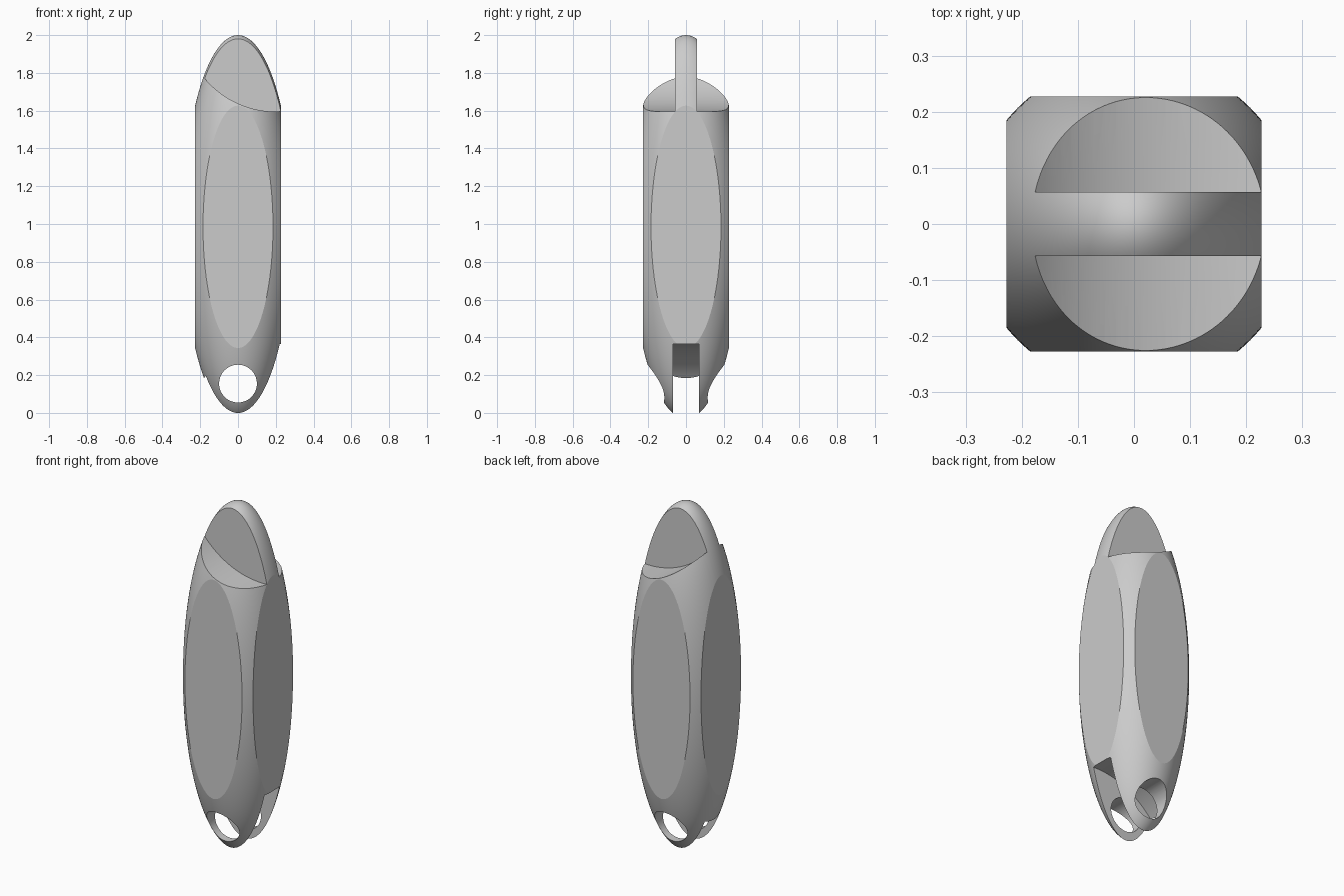
import bpy, math
from mathutils import Matrix

if "Cube" in bpy.data.objects:
    bpy.data.objects.remove(bpy.data.objects["Cube"])

A, C, Z0 = 0.293, 1.0147, 0.985   # ellipsoid radius, half height, centre height
FLAT = 0.227                      # half width of the squared body
R = 0.49                          # radius of the hinge clearance cuts


def y_cylinder(name, radius, x, z, y0, y1, verts=128):
    bpy.ops.mesh.primitive_cylinder_add(vertices=verts, radius=radius, depth=y1 - y0,
                                        location=(x, (y0 + y1) / 2, z),
                                        rotation=(math.pi / 2, 0, 0))
    ob = bpy.context.object
    ob.name = name
    return ob


def boolean(target, cutter, operation='DIFFERENCE'):
    cutter.hide_render = True
    mod = target.modifiers.new(cutter.name, 'BOOLEAN')
    mod.operation = operation
    mod.solver = 'EXACT'
    mod.object = cutter
    bpy.context.view_layer.objects.active = target
    bpy.ops.object.modifier_apply(modifier=mod.name)
    bpy.data.objects.remove(cutter)


# Long ellipsoid body
bpy.ops.mesh.primitive_uv_sphere_add(segments=128, ring_count=128, radius=1)
body = bpy.context.object
body.name = "finger_segment"
body.data.transform(Matrix.Translation((0, 0, Z0)) @ Matrix.Diagonal((A, A, C, 1)))

# Four flat sides
bpy.ops.mesh.primitive_cube_add(size=2, location=(0, 0, 1))
box = bpy.context.object
box.name = "side_trim"
box.scale = (FLAT, FLAT, 1.5)
boolean(body, box, 'INTERSECT')

# Curved shoulders either side of the top tongue
for side, (y0, y1) in {"front": (-0.5, -0.057), "back": (0.057, 0.5)}.items():
    boolean(body, y_cylinder(side + "_shoulder_cut", R, 0.2, 1.595 + R, y0, y1))

# Slot between the two bottom lugs
boolean(body, y_cylinder("slot_cut", R, 0.2, 0.365 - R, -0.07, 0.07))

# Hinge pin hole
boolean(body, y_cylinder("pin_hole_cut", 0.1, 0, 0.155, -0.5, 0.5, 64))

# Smooth curves, crisp cut edges
bpy.ops.object.select_all(action='DESELECT')
body.select_set(True)
bpy.context.view_layer.objects.active = body
bpy.ops.object.shade_smooth_by_angle(angle=math.radians(11))
